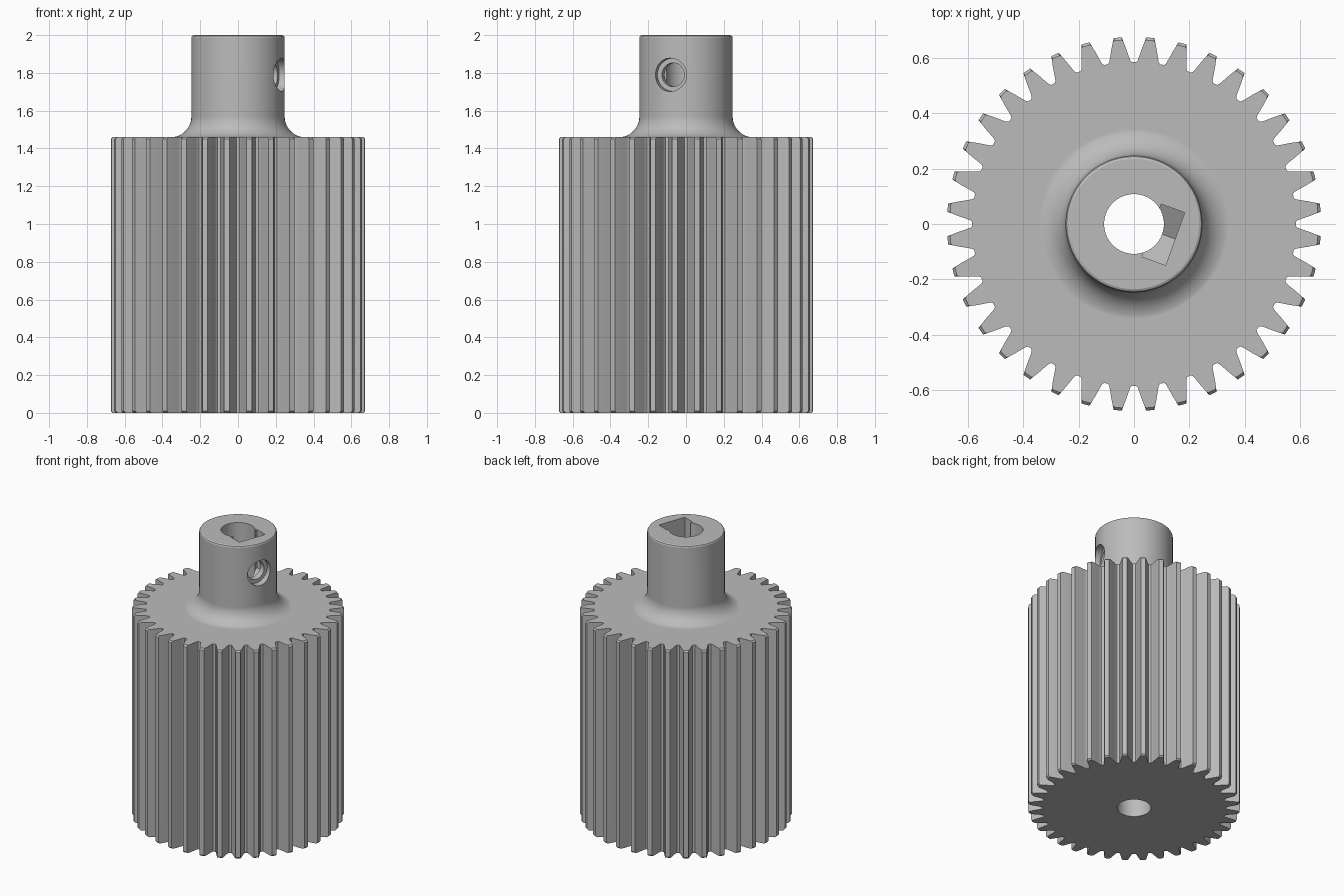
import bpy
import bmesh
import math
from mathutils import Matrix, Vector

old = bpy.data.objects.get("Cube")
if old:
    bpy.data.objects.remove(old)

TEETH = 36
GEAR_TOP = 1.46
TIP_R = 0.675
HUB_R = 0.247
FILLET = 0.11
BORE_R = 0.108
SCREW_Z = 1.79
SCREW_ANGLE = math.radians(-20)

steel = bpy.data.materials.new("plain grey")
steel.use_nodes = True
grey = (0.5, 0.5, 0.5, 1)
steel.diffuse_color = grey
steel.node_tree.nodes["Principled BSDF"].inputs["Base Color"].default_value = grey


def make_object(name, bm):
    bmesh.ops.recalc_face_normals(bm, faces=bm.faces)
    mesh = bpy.data.meshes.new(name)
    bm.to_mesh(mesh)
    bm.free()
    mesh.materials.append(steel)
    obj = bpy.data.objects.new(name, mesh)
    bpy.context.collection.objects.link(obj)
    return obj


def loft(name, rings):
    """Skin equal-length closed rings and cap both ends."""
    bm = bmesh.new()
    loops = [[bm.verts.new(p) for p in ring] for ring in rings]
    n = len(loops[0])
    for a, b in zip(loops, loops[1:]):
        for i in range(n):
            j = (i + 1) % n
            bm.faces.new((a[i], a[j], b[j], b[i]))
    bm.faces.new(loops[0][::-1])
    bm.faces.new(loops[-1])
    return make_object(name, bm)


def revolve(name, profile, steps=96, matrix=None):
    matrix = matrix or Matrix()
    turn = [2 * math.pi * i / steps for i in range(steps)]
    return loft(name, [[matrix @ Vector((r * math.cos(t), r * math.sin(t), z))
                        for t in turn] for r, z in profile])


def combine(target, tool, operation):
    mod = target.modifiers.new(operation.title(), 'BOOLEAN')
    mod.operation = operation
    mod.solver = 'EXACT'
    mod.object = tool
    bpy.context.view_layer.objects.active = target
    bpy.ops.object.modifier_apply(modifier=mod.name)
    bpy.data.objects.remove(tool)


# Gear outline: half of a tooth as (radius, half width), mirrored
flank = [(0.584, 0.043), (0.591, 0.038), (0.605, 0.034),
         (0.635, 0.0265), (0.66, 0.019), (TIP_R, 0.0145)]


def gear_ring(z, limit):
    points = []
    for k in range(TEETH):
        mid = 2 * math.pi * (k + 0.5) / TEETH
        sides = [(r, -w) for r, w in flank] + [(r, w) for r, w in reversed(flank)]
        for r, w in sides:
            a = mid + w / r
            r = min(r, limit + (r - TIP_R) * 0.1)
            points.append((r * math.cos(a), r * math.sin(a), z))
    return points


# Gear body with chamfered tooth tips at both ends
gear = loft("pinion_gear", [
    gear_ring(0, TIP_R - 0.01), gear_ring(0.01, TIP_R),
    gear_ring(GEAR_TOP - 0.01, TIP_R), gear_ring(GEAR_TOP, TIP_R - 0.01)])

# Hub with a concave fillet at its foot and an eased top rim
foot = [(HUB_R + FILLET * (1 - math.sin(t)), GEAR_TOP - 0.001 + FILLET * (1 - math.cos(t)))
        for t in [math.pi / 2 * i / 12 for i in range(13)]]
hub = revolve("hub", [(HUB_R + FILLET, GEAR_TOP - 0.15)] + foot
              + [(HUB_R, 1.988), (HUB_R - 0.004, 1.996), (HUB_R - 0.012, 2.0)])
combine(gear, hub, 'UNION')

# Shaft bore through the full height
combine(gear, revolve("bore", [(BORE_R, -0.2), (BORE_R, 2.2)], 64), 'DIFFERENCE')

# Nut slot: half hexagon below, straight sides up through the hub top
spin = Matrix.Rotation(SCREW_ANGLE, 4, 'Z')
half = 0.101
section = [(-half, 2.2), (-half, SCREW_Z - 0.058), (0, SCREW_Z - 0.117),
           (half, SCREW_Z - 0.058), (half, 2.2)]
slot = loft("nut_slot", [[spin @ Vector((x, y, z)) for y, z in section]
                         for x in (0.068, 0.158)])
combine(gear, slot, 'DIFFERENCE')

# Radial screw hole with a wider mouth
aim = Matrix.Translation((0, 0, SCREW_Z)) @ spin @ Matrix.Rotation(math.pi / 2, 4, 'Y')
screw = revolve("screw_hole", [(0.063, 0.06), (0.063, 0.2), (0.088, 0.2), (0.088, 0.4)],
                40, aim)
combine(gear, screw, 'DIFFERENCE')

# Smooth the round surfaces, keep the edges crisp
bpy.ops.object.select_all(action='DESELECT')
gear.select_set(True)
bpy.context.view_layer.objects.active = gear
bpy.ops.object.shade_smooth_by_angle(angle=math.radians(25))
weighted = gear.modifiers.new("Weighted normals", 'WEIGHTED_NORMAL')
weighted.keep_sharp = True
